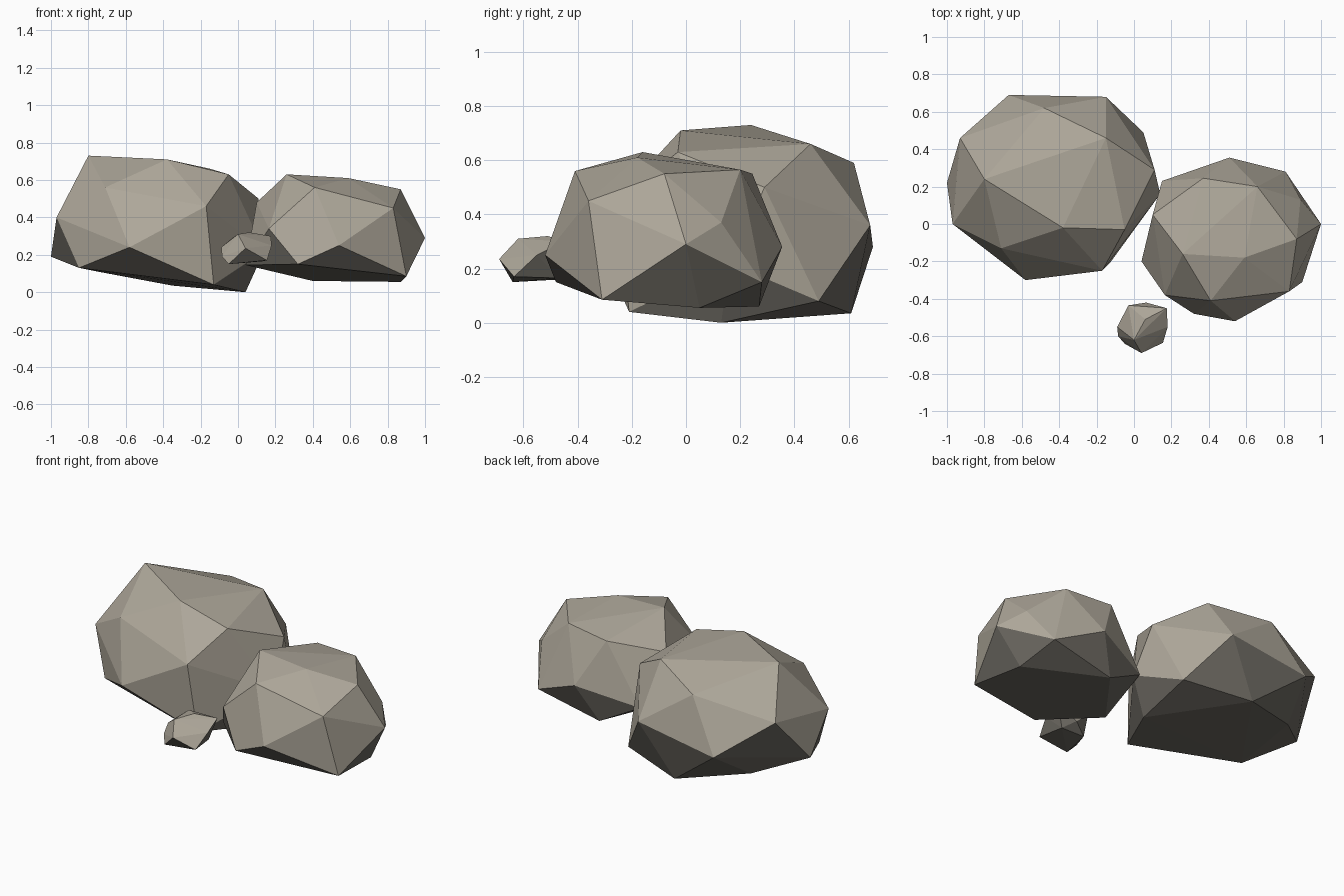
import bpy, bmesh


def colour(name, rgb):
    m = bpy.data.materials.new(name)
    m.diffuse_color = (*rgb, 1)
    return m


stone = colour("warm grey stone", (0.42, 0.385, 0.32))
underside = colour("dark earthy stone", (0.15, 0.14, 0.12))


def rock(name, corners):
    """Faceted boulder: convex hull of a few corner points, dark stone underneath."""
    bm = bmesh.new()
    for c in corners:
        bm.verts.new(c)
    bmesh.ops.convex_hull(bm, input=bm.verts[:])
    loose = [v for v in bm.verts if not v.link_faces]
    bmesh.ops.delete(bm, geom=loose, context='VERTS')
    bmesh.ops.recalc_face_normals(bm, faces=bm.faces[:])
    bm.normal_update()
    for f in bm.faces:
        f.material_index = 1 if f.normal.z < -0.15 else 0
    me = bpy.data.meshes.new(name)
    bm.to_mesh(me)
    bm.free()
    me.materials.append(stone)
    me.materials.append(underside)
    ob = bpy.data.objects.new(name, me)
    bpy.context.collection.objects.link(ob)
    return ob


# Large boulder: crown, girdle, base
rock("large_boulder", [
    (-.80, .24, .73), (-.38, -.02, .71), (-.15, .46, .66), (-.05, -.03, .63),
    (-.48, .62, .59), (-.71, -.13, .56),
    (.11, .29, .50), (-.17, -.25, .46), (-.93, .46, .475), (-.97, 0, .40),
    (-.15, .68, .36), (-.67, .69, .28), (-.58, -.30, .24), (.14, .16, .22),
    (-1, .22, .19), (-.85, -.08, .13), (-.75, .44, .11), (.05, .49, .08),
    (-.13, -.21, .04), (-.35, .61, .035), (.04, .13, 0)])

# Medium boulder: crown, girdle, base
rock("medium_boulder", [
    (.26, -.16, .63), (.59, -.18, .61), (.66, .20, .565), (.41, -.41, .56),
    (.87, -.08, .55), (.37, .245, .55),
    (.10, .05, .48), (.83, -.36, .45), (.89, .13, .37), (.165, -.38, .34),
    (1, 0, .29), (.51, .355, .28), (.54, -.52, .25), (.15, .23, .19),
    (.81, .28, .15), (.32, -.48, .15), (.04, -.20, .145), (.90, -.31, .085),
    (.87, .05, .055), (.40, .27, .06)])

# Small stone in front
rock("small_stone", [
    (0, -.62, .31), (.06, -.51, .32), (.175, -.45, .30), (-.03, -.435, .29),
    (.04, -.69, .235), (.18, -.55, .25), (-.09, -.55, .24), (-.085, -.60, .19),
    (.065, -.42, .21), (.155, -.635, .17), (-.05, -.64, .15),
    (-.02, -.46, .16), (.13, -.47, .165)])
